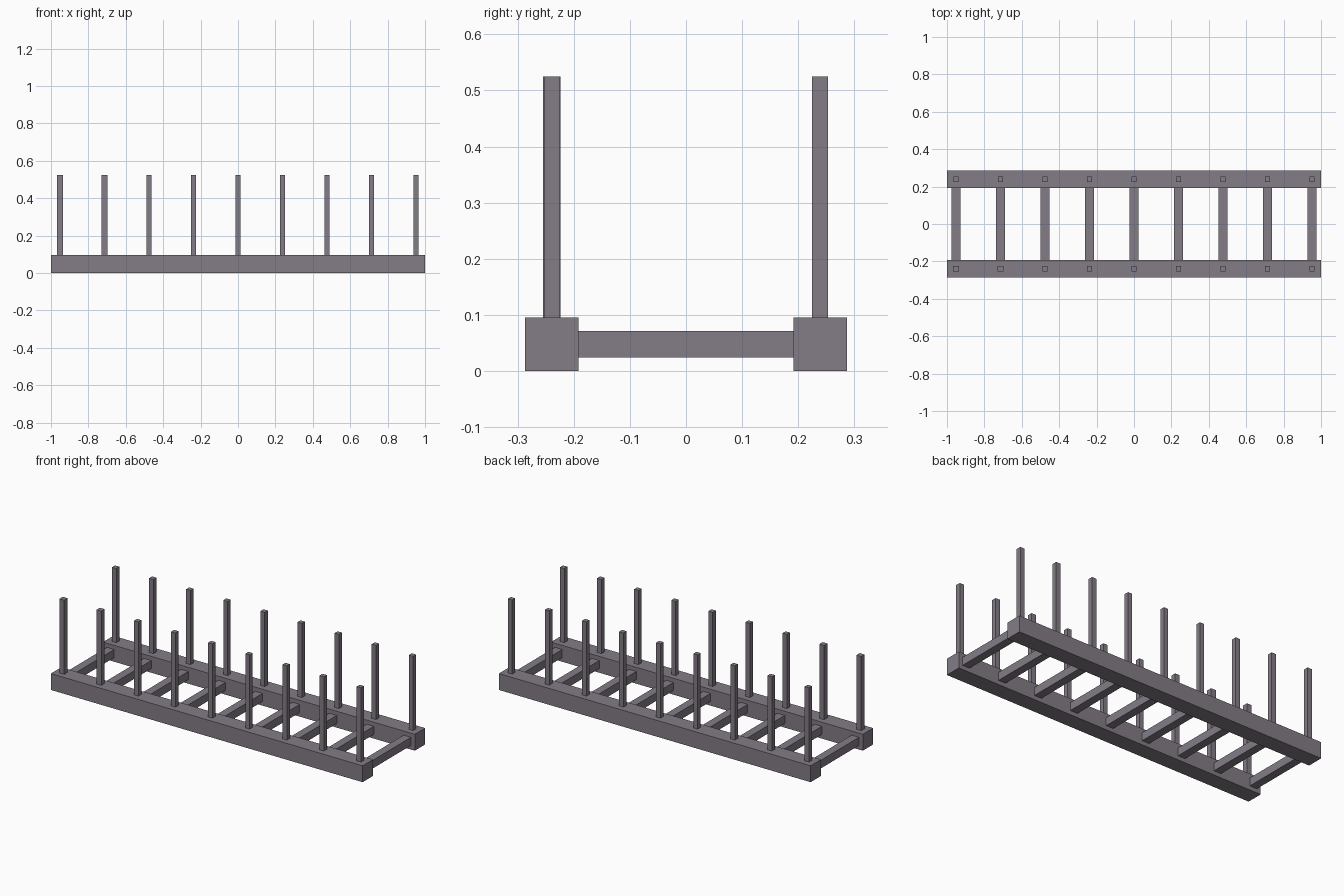
import bpy

if "Cube" in bpy.data.objects:
    bpy.data.objects.remove(bpy.data.objects["Cube"])

RAIL_Y, RAIL_W, RAIL_H = 0.239, 0.095, 0.095
POST_TOP = 0.525
COUNT, PITCH = 9, 0.238

# Muted purple-grey for every part
mat = bpy.data.materials.new("purple_grey")
mat.diffuse_color = (0.23, 0.20, 0.24, 1)
mat.use_nodes = True
mat.node_tree.nodes["Principled BSDF"].inputs["Base Color"].default_value = mat.diffuse_color


def box(name, x, y, z, sx, sy, sz):
    """Axis-aligned box with its centre at x, y and its base at z."""
    bpy.ops.mesh.primitive_cube_add(size=1, location=(x, y, z + sz / 2))
    ob = bpy.context.object
    ob.name = name
    ob.scale = (sx, sy, sz)
    bpy.ops.object.transform_apply(location=False, rotation=False, scale=True)
    ob.data.materials.append(mat)
    return ob


# Two long base rails
for side, s in (("front", -1), ("back", 1)):
    box(f"{side}_rail", 0, s * RAIL_Y, 0, 2.0, RAIL_W, RAIL_H)

# Cross bars with a post on each rail above them
for i in range(COUNT):
    x = (i - (COUNT - 1) / 2) * PITCH
    box(f"cross_bar_{i + 1}", x, 0, 0.024, 0.047, 2 * RAIL_Y - RAIL_W, 0.047)
    for side, s in (("front", -1), ("back", 1)):
        # the two left front posts are slightly thicker
        w = 0.031 if side == "front" and i < 2 else 0.028
        box(f"{side}_post_{i + 1}", x, s * RAIL_Y, RAIL_H, w, w, POST_TOP - RAIL_H)
